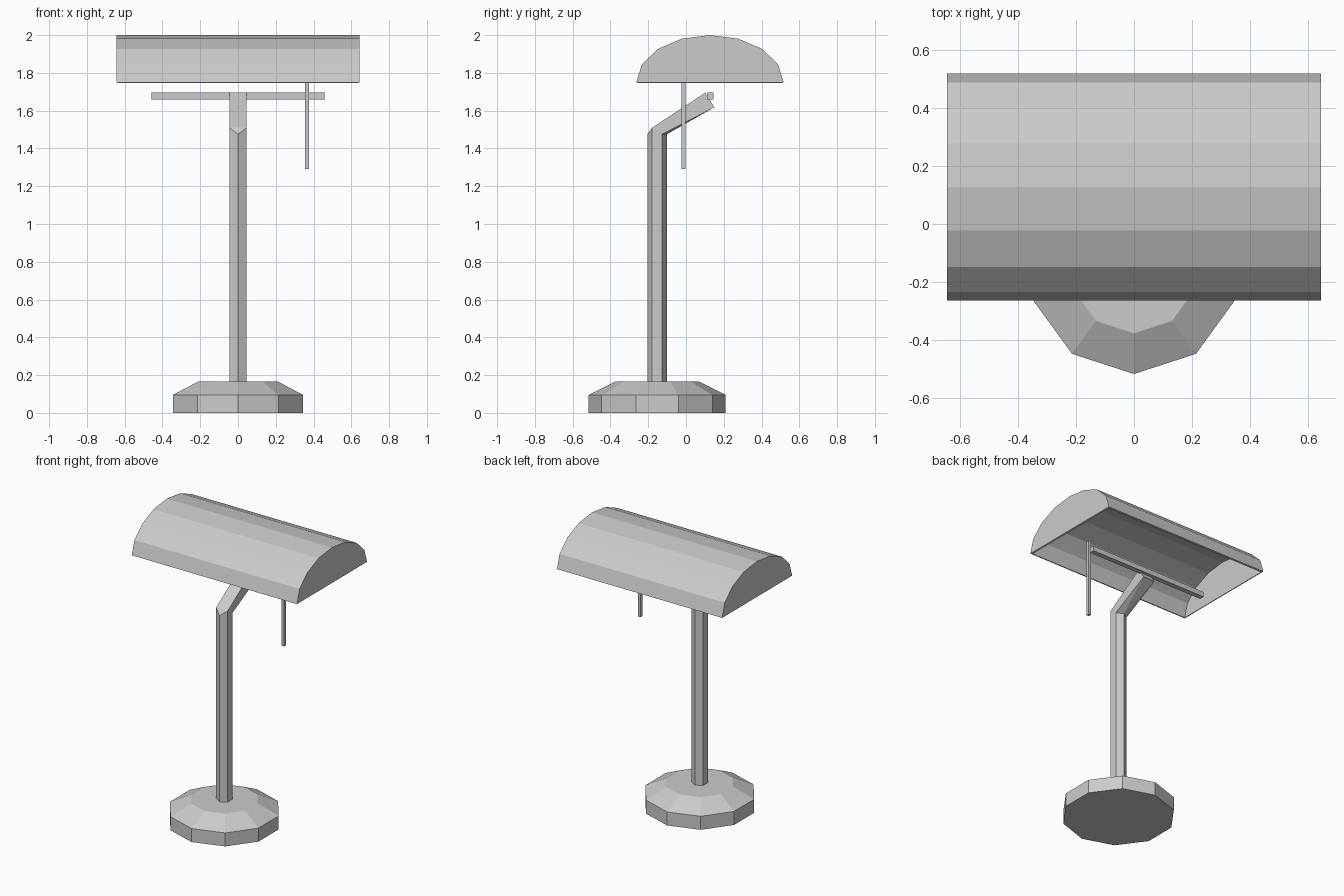
import bpy, bmesh, math

if "Cube" in bpy.data.objects:
    bpy.data.objects.remove(bpy.data.objects["Cube"])

BASE_Y = -0.153
SHADE_Y = 0.127


def finish(name, bm, recalc=True):
    if recalc:
        bmesh.ops.recalc_face_normals(bm, faces=bm.faces)
    mesh = bpy.data.meshes.new(name)
    bm.to_mesh(mesh)
    bm.free()
    obj = bpy.data.objects.new(name, mesh)
    bpy.context.collection.objects.link(obj)
    return obj


def ring(bm, sides, radius, z):
    return [bm.verts.new((radius * math.sin(math.tau * i / sides),
                          BASE_Y - radius * math.cos(math.tau * i / sides), z))
            for i in range(sides)]


def bridge(bm, a, b):
    for i in range(len(a)):
        j = (i + 1) % len(a)
        bm.faces.new((a[i], a[j], b[j], b[i]))


def box(name, lo, hi):
    bm = bmesh.new()
    bmesh.ops.create_cube(bm, size=1)
    for v in bm.verts:
        v.co = [(l + h) / 2 + c * (h - l) for l, h, c in zip(lo, hi, v.co)]
    return finish(name, bm)


# Ten-sided base with bevelled top
bm = bmesh.new()
rings = [ring(bm, 10, r, z) for r, z in ((0.363, 0), (0.363, 0.095), (0.223, 0.165))]
for a, b in zip(rings, rings[1:]):
    bridge(bm, a, b)
bm.faces.new(rings[0][::-1])
bm.faces.new(rings[-1])
finish("base", bm)

# Six-sided stem that bends into a four-sided arm
bm = bmesh.new()
low, bend = ring(bm, 6, 0.052, 0.15), ring(bm, 6, 0.052, 1.475)
bridge(bm, low, bend)
bm.faces.new(low[::-1])
for i in (1, 5):
    bend[i].co.z = 1.51
top_r, top_l = [bm.verts.new((x, 0.102, 1.695)) for x in (0.045, -0.045)]
bot_r, bot_l = [bm.verts.new((x, 0.15, 1.618)) for x in (0.045, -0.045)]
front, fr, br, back, bl, fl = bend
for f in ((front, fr, fl), (fl, fr, top_r, top_l), (fr, br, bot_r, top_r),
          (bl, fl, top_l, bot_l), (br, back, bot_r), (back, bl, bot_l),
          (back, bot_l, bot_r), (top_l, top_r, bot_r, bot_l)):
    bm.faces.new(f)
finish("stem_and_arm", bm)

# Support bar and pull cord
box("support_bar", (-0.458, 0.11, 1.66), (0.458, 0.145, 1.695))
box("pull_cord", (0.355, -0.024, 1.29), (0.376, -0.002, 1.83))

# Half-elliptical shade, open underneath, with closed ends
bm = bmesh.new()
ends = [[bm.verts.new((x, SHADE_Y + 0.39 * math.cos(math.pi * i / 8),
                       1.75 + 0.25 * math.sin(math.pi * i / 8))) for i in range(9)]
        for x in (-0.643, 0.643)]
left, right = ends
for i in range(8):
    bm.faces.new((left[i], left[i + 1], right[i + 1], right[i]))
bm.faces.new(left[::-1])
bm.faces.new(right)
# Orient every face outward
for f in bm.faces:
    f.normal_update()
    c = f.calc_center_median()
    if f.normal.x * c.x + f.normal.y * (c.y - SHADE_Y) + f.normal.z * (c.z - 1.75) < 0:
        f.normal_flip()
shade = finish("shade", bm, recalc=False)
mod = shade.modifiers.new("thickness", 'SOLIDIFY')
mod.thickness = 0.015
mod.offset = -1
